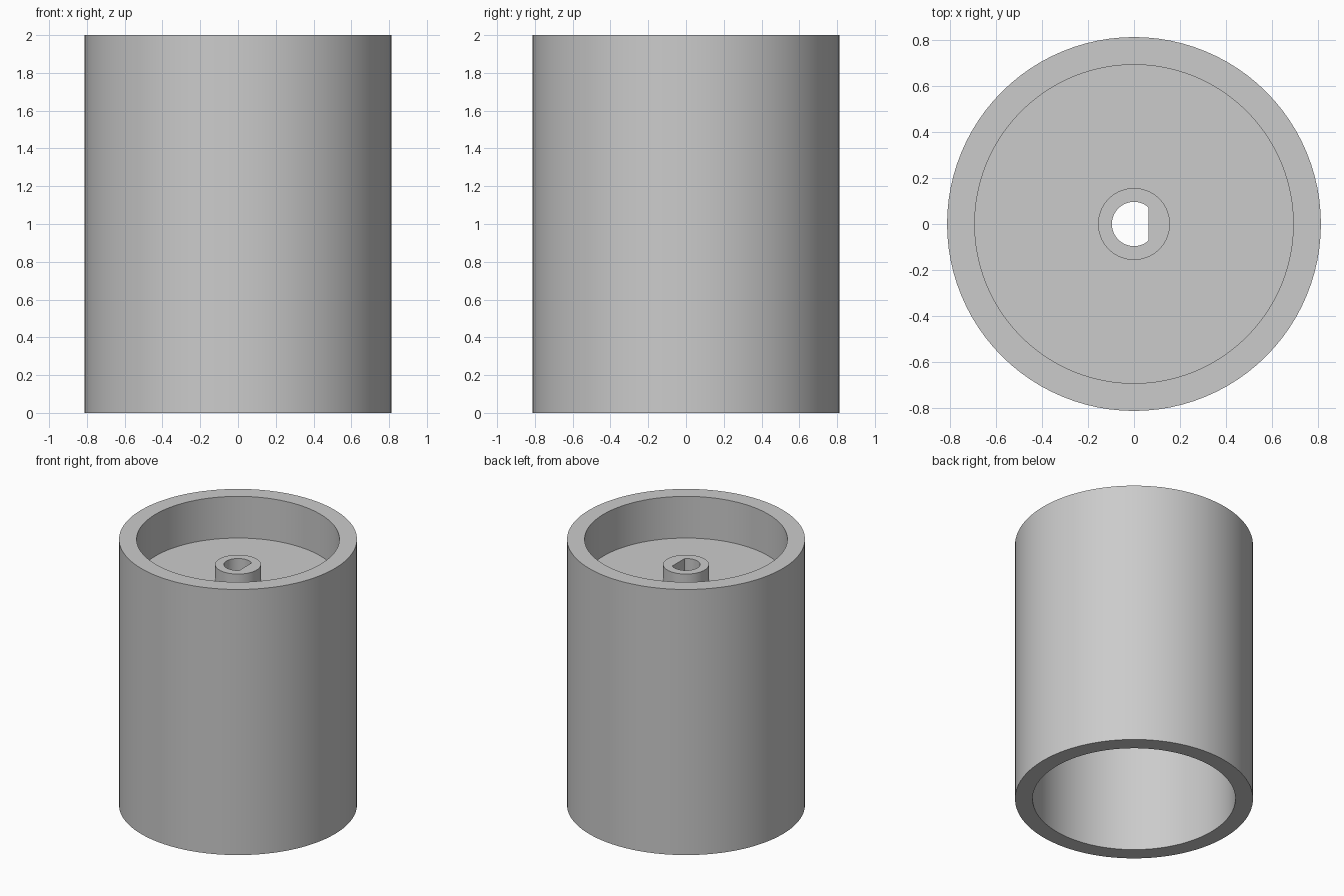
import bpy
import bmesh
import math

cube = bpy.data.objects.get("Cube")
if cube:
    bpy.data.objects.remove(cube)

SIDES = 96
OUTER, INNER = 0.812, 0.692      # drum wall radii
HUB, BORE, FLAT = 0.156, 0.096, 0.062
HEIGHT, FLOOR_TOP, FLOOR_BOTTOM, HUB_TOP = 2.0, 1.686, 1.565, 1.81

grey = bpy.data.materials.new("grey plastic")
grey.use_nodes = True
colour = (0.6, 0.6, 0.6, 1)
grey.diffuse_color = colour
grey.node_tree.nodes["Principled BSDF"].inputs["Base Color"].default_value = colour


def ring(bm, radius, z, flat=math.inf):
    """Circle of vertices, cut straight at x = flat."""
    angles = [math.tau * i / SIDES for i in range(SIDES)]
    return [bm.verts.new((min(radius * math.cos(a), flat), radius * math.sin(a), z))
            for a in angles]


def lathe(name, profile):
    """Closed ring-by-ring body from (radius, z[, flat]) steps."""
    bm = bmesh.new()
    rings = [ring(bm, *step) for step in profile]
    for a, b in zip(rings, rings[1:] + rings[:1]):
        for i in range(SIDES):
            j = (i + 1) % SIDES
            bm.faces.new((a[i], a[j], b[j], b[i]))
    bmesh.ops.recalc_face_normals(bm, faces=bm.faces)
    mesh = bpy.data.meshes.new(name)
    bm.to_mesh(mesh)
    bm.free()
    mesh.materials.append(grey)
    obj = bpy.data.objects.new(name, mesh)
    bpy.context.collection.objects.link(obj)
    bpy.ops.object.select_all(action='DESELECT')
    obj.select_set(True)
    bpy.context.view_layer.objects.active = obj
    bpy.ops.object.shade_smooth_by_angle(angle=math.radians(30))
    return obj


# Hollow drum with a recessed floor and a raised hub with a D-shaped bore
lathe("drum_with_shaft_hub", [
    (OUTER, 0), (OUTER, HEIGHT), (INNER, HEIGHT), (INNER, FLOOR_TOP),
    (HUB, FLOOR_TOP), (HUB, HUB_TOP),
    (BORE, HUB_TOP, FLAT), (BORE, FLOOR_BOTTOM, FLAT),
    (INNER, FLOOR_BOTTOM), (INNER, 0),
])
